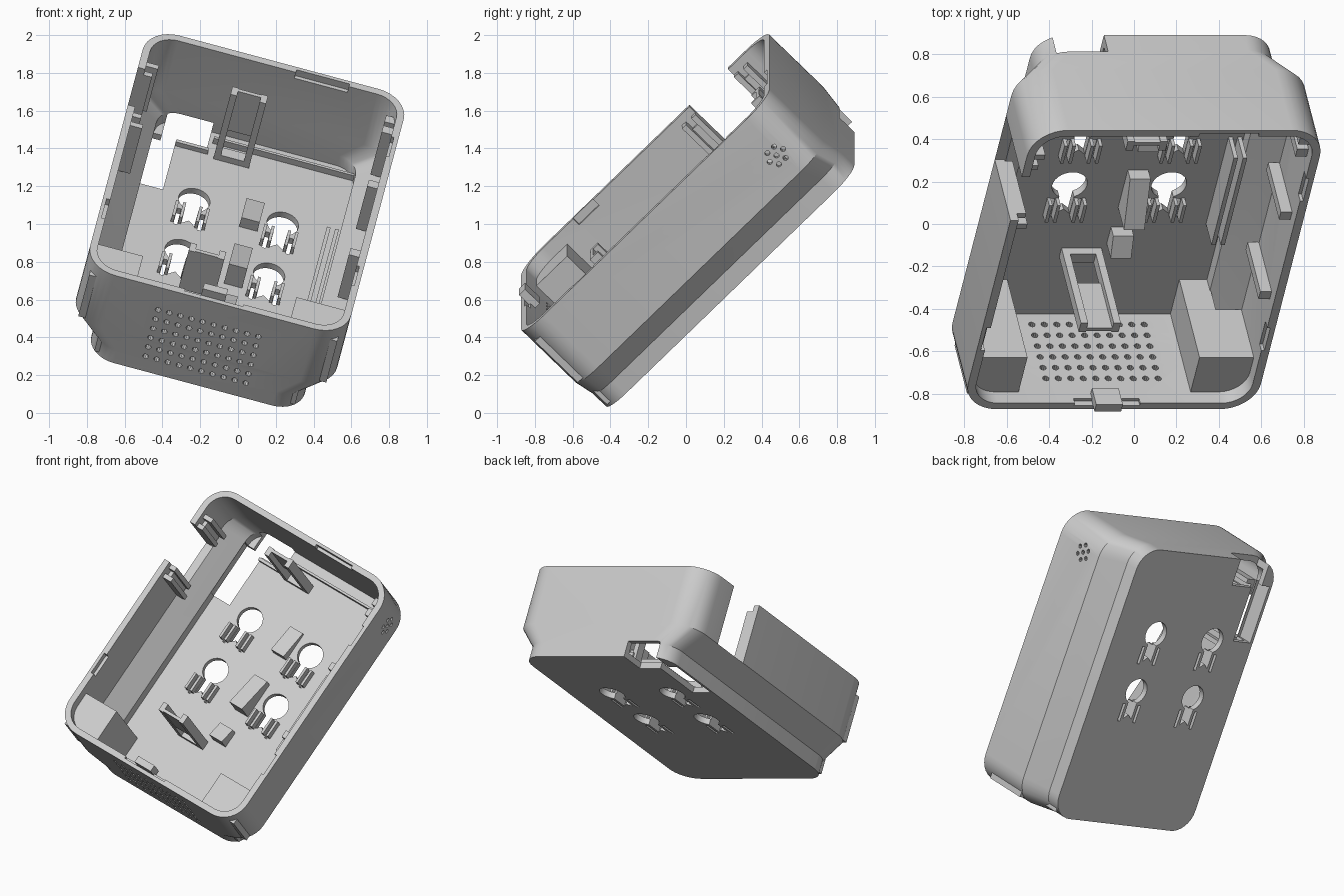
import bpy, bmesh, math
from mathutils import Matrix, Vector

if "Cube" in bpy.data.objects:
    bpy.data.objects.remove(bpy.data.objects["Cube"])

# Case is modelled flat (width, length, depth), then tilted as a whole
TILT = Matrix.Rotation(math.radians(15), 4, 'Y') @ Matrix.Rotation(math.radians(45), 4, 'X')
CU, CV = -0.27, 0.69          # centre of the case in its own frame

grey = bpy.data.materials.new("light_grey_plastic")
grey.use_nodes = True
grey.diffuse_color = (0.6, 0.6, 0.6, 1)
grey.node_tree.nodes["Principled BSDF"].inputs["Base Color"].default_value = (0.6, 0.6, 0.6, 1)


def loft(bm, rings):
    loops = [[bm.verts.new(p) for p in ring] for ring in rings]
    n = len(loops[0])
    for a, b in zip(loops, loops[1:]):
        for i in range(n):
            j = (i + 1) % n
            bm.faces.new((a[i], a[j], b[j], b[i]))
    bm.faces.new(loops[0][::-1])
    bm.faces.new(loops[-1])


def box(bm, u0, u1, v0, v1, w0, w1, drop=0.0):
    """Box; drop lowers the far top edge to make a ramp."""
    low = [(u0, v0, w0), (u1, v0, w0), (u1, v1, w0), (u0, v1, w0)]
    top = [(u0, v0, w1), (u1, v0, w1), (u1, v1, w1 - drop), (u0, v1, w1 - drop)]
    loft(bm, [low, top])


def rod(bm, centre, radius, depth, axis):
    turn = Vector((0, 0, 1)).rotation_difference(Vector(axis)).to_matrix().to_4x4()
    bmesh.ops.create_cone(bm, cap_ends=True, segments=10, radius1=radius, radius2=radius,
                          depth=depth, matrix=Matrix.Translation(centre) @ turn)


def rounded(w, hu, hv, r, steps=8):
    pts = []
    for k, (su, sv) in enumerate([(1, 1), (-1, 1), (-1, -1), (1, -1)]):
        for i in range(steps + 1):
            a = math.pi / 2 * (k + i / steps)
            pts.append((CU + su * (hu - r) + r * math.cos(a),
                        CV + sv * (hv - r) + r * math.sin(a), w))
    return pts


def finish(bm, name):
    bmesh.ops.recalc_face_normals(bm, faces=bm.faces)
    mesh = bpy.data.meshes.new(name)
    bm.to_mesh(mesh)
    bm.free()
    mesh.materials.append(grey)
    obj = bpy.data.objects.new(name, mesh)
    bpy.context.collection.objects.link(obj)
    obj.matrix_world = TILT
    return obj


def boxes(name, items):
    bm = bmesh.new()
    for it in items:
        box(bm, *it)
    return finish(bm, name)


def cut(target, cutter):
    cutter.hide_render = True
    bpy.context.view_layer.update()
    mod = target.modifiers.new("cut", 'BOOLEAN')
    mod.operation = 'DIFFERENCE'
    mod.solver = 'EXACT'
    mod.object = cutter
    bpy.ops.object.select_all(action='DESELECT')
    bpy.context.view_layer.objects.active = target
    target.select_set(True)
    bpy.ops.object.modifier_apply(modifier=mod.name)
    bpy.data.objects.remove(cutter)


# Case shell: rounded tray with bevelled long sides
bm = bmesh.new()
loft(bm, [rounded(0.36, 0.585, 0.93, 0.15), rounded(0.46, 0.585, 0.93, 0.15),
          rounded(0.59, 0.715, 0.93, 0.17), rounded(0.995, 0.715, 0.93, 0.17)])
case = finish(bm, "case_shell")

bm = bmesh.new()
loft(bm, [rounded(0.40, 0.545, 0.89, 0.11), rounded(0.475, 0.545, 0.89, 0.11),
          rounded(0.605, 0.675, 0.89, 0.13), rounded(1.1, 0.675, 0.89, 0.13)])
cut(case, finish(bm, "hollow_cutter"))

# Side gap, floor slot and end notch for the cable
cut(case, boxes("gap_cutter", [(-1.1, -0.9, 1.02, 1.31, 0.59, 1.1)]))
cut(case, boxes("slot_cutter", [(-0.835, -0.69, 1.07, 1.46, 0.2, 0.47)]))
cut(case, boxes("notch_cutter", [(-0.77, -0.522, 1.44, 1.75, 0.2, 0.47)]))

# Shallow recesses around the inside of the rim
cut(case, boxes("rim_cutter", [(-0.44, -0.12, -0.215, -0.18, 0.965, 1.1),
                               (-0.17, 0.12, 1.56, 1.6, 0.95, 1.1),
                               (0.38, 0.42, 0.15, 0.3, 0.95, 1.1),
                               (0.38, 0.42, 1.15, 1.3, 0.95, 1.1),
                               (-0.965, -0.92, 0.15, 0.3, 0.95, 1.1)]))

# Four keyhole hangers with spring slits
hangers = [(u, v) for u in (-0.515, -0.03) for v in (0.66, 1.055)]
bm = bmesh.new()
ribs = []
for u, v in hangers:
    shape = [(0.035, -0.19), (0, -0.16), (-0.035, -0.19)]
    start = math.radians(-115)
    shape += [(0.085 * math.cos(start - math.radians(310) * i / 24),
               0.085 * math.sin(start - math.radians(310) * i / 24)) for i in range(25)]
    loft(bm, [[(u + x, v + y, w) for x, y in shape] for w in (0.3, 0.5)])
    for s in (-1, 1):
        a, b = sorted((u + s * 0.055, u + s * 0.075))
        box(bm, a, b, v - 0.21, v - 0.09, 0.3, 0.5)
        for near, far in ((0.037, 0.053), (0.077, 0.093)):
            a, b = sorted((u + s * near, u + s * far))
            ribs.append((a, b, v - 0.2, v - 0.085, 0.365, 0.45))
cut(case, finish(bm, "keyhole_cutter"))
boxes("hanger_ribs", ribs)

# Speaker grille on the lower end, small vent cluster on the left side
bm = bmesh.new()
for i in range(10):
    for j in range(6):
        rod(bm, (-0.55 + i * 0.061, CV - 0.91, 0.47 + j * 0.072), 0.016, 0.2, (0, 1, 0))
rod(bm, (0.43, 1.42, 0.743), 0.014, 0.2, (1, 0, 0))
for k in range(6):
    a = math.radians(60 * k)
    rod(bm, (0.43, 1.42 + 0.05 * math.cos(a), 0.743 + 0.05 * math.sin(a)), 0.014, 0.2, (1, 0, 0))
cut(case, finish(bm, "vent_cutter"))

bpy.ops.object.select_all(action='DESELECT')
bpy.context.view_layer.objects.active = case
case.select_set(True)
bpy.ops.object.shade_smooth_by_angle(angle=math.radians(30))

# Ramped support blocks down the middle of the floor
boxes("floor_blocks", [(-0.25, -0.15, 0.95, 1.15, 0.38, 0.47, 0.05),
                       (-0.25, -0.15, 0.51, 0.76, 0.38, 0.55, 0.09),
                       (-0.26, -0.16, 0.27, 0.38, 0.38, 0.5, 0.04)])

# Two upright snap frames facing each other
for name, v, s in (("lower_snap_frame", 0.21, 1), ("upper_snap_frame", 1.42, -1)):
    back = sorted((v - s * 0.025, v - s * 0.005))
    boxes(name, [(-0.475, -0.44, v - 0.03, v + 0.03, 0.38, 0.9),
                 (-0.315, -0.28, v - 0.03, v + 0.03, 0.38, 0.9),
                 (-0.44, -0.315, v - 0.03, v + 0.03, 0.38, 0.44),
                 (-0.44, -0.315, *back, 0.6, 0.9)])

# Corner blocks at the lower end
boxes("corner_blocks", [(-0.95, -0.7, -0.21, 0.03, 0.6, 0.92),
                        (-0.82, -0.7, -0.21, 0.03, 0.38, 0.6),
                        (0.14, 0.28, -0.21, 0.03, 0.38, 0.6),
                        (0.14, 0.41, -0.21, 0.03, 0.6, 0.92)])

# Board guide rails on the floor
boxes("guide_rails", [(0.2, 0.22, 0.4, 0.98, 0.38, 0.54),
                      (0.245, 0.265, 0.4, 0.98, 0.38, 0.54)])

# Upright ribs on the left wall and clips beside the gap
boxes("wall_ribs", [(0.35, 0.415, v, v + 0.05, 0.6, 0.93) for v in (0.43, 0.96, 1.38, 1.46)])
boxes("gap_clips", [(-0.955, -0.9, 0.99, 1.02, 0.6, 0.95), (-0.955, -0.88, 0.92, 0.95, 0.6, 0.95),
                    (-0.955, -0.92, 0.95, 0.99, 0.6, 0.9),
                    (-0.955, -0.9, 1.31, 1.34, 0.62, 0.95), (-0.955, -0.88, 1.38, 1.41, 0.62, 0.95),
                    (-0.955, -0.92, 1.34, 1.38, 0.62, 0.9)])

# Low ridge at the upper end and locking tab on the lower rim
boxes("floor_ridge", [(-0.5, 0.27, 1.5, 1.515, 0.38, 0.44), (-0.69, -0.51, 1.41, 1.43, 0.38, 0.43)])
boxes("rim_tab", [(-0.35, -0.22, -0.21, -0.165, 0.93, 1.04)])
